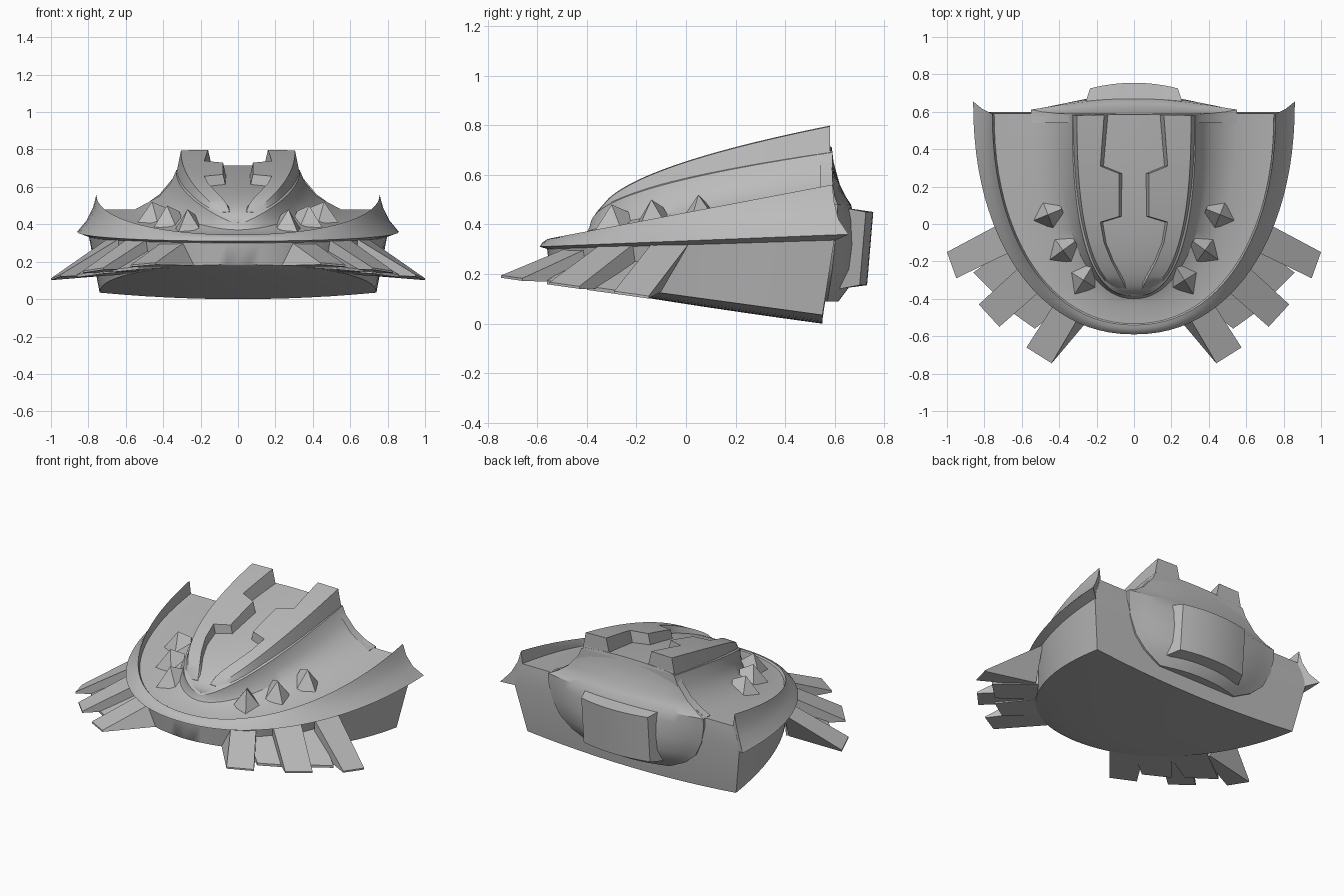
import bpy, bmesh, math
from mathutils import Vector

if "Cube" in bpy.data.objects:
    bpy.data.objects.remove(bpy.data.objects["Cube"])

grey = bpy.data.materials.new("matte_grey")
grey.diffuse_color = (0.5, 0.5, 0.5, 1)
grey.use_nodes = True
grey.node_tree.nodes["Principled BSDF"].inputs["Base Color"].default_value = grey.diffuse_color
N = 48  # segments along each U-shaped ring


def finish(name, bm, angle=30):
    bmesh.ops.recalc_face_normals(bm, faces=bm.faces)
    me = bpy.data.meshes.new(name)
    bm.to_mesh(me)
    bm.free()
    ob = bpy.data.objects.new(name, me)
    me.materials.append(grey)
    bpy.context.collection.objects.link(ob)
    bpy.ops.object.select_all(action='DESELECT')
    ob.select_set(True)
    bpy.context.view_layer.objects.active = ob
    bpy.ops.object.shade_smooth_by_angle(angle=math.radians(angle))
    return ob


def u_ring(bm, w, f, b, zf, zb, k=1, p=2.15):
    """U curve: half width w, front y f, back y b, height rising zf to zb."""
    out = []
    for i in range(N + 1):
        t = math.pi * (i / N - 0.5)
        c, s = max(math.cos(t), 0) ** (2 / p), abs(math.sin(t)) ** (2 / p)
        if i in (0, N):
            c = 0
        z = zb(b - (b - f) * c) if callable(zb) else zf + (zb - zf) * (1 - c) ** k
        out.append(bm.verts.new((math.copysign(w * s, t), b - (b - f) * c, z)))
    return out


def bridge(bm, a, b):
    for i in range(len(a) - 1):
        bm.faces.new((a[i], a[i + 1], b[i + 1], b[i]))


def fill(bm, ring, bow, cols=12):
    """Span a U ring across x with a bowed sheet; returns the back row."""
    rows = []
    for i in range(N // 2):
        l, r = ring[i], ring[N - i]
        row = [l]
        for j in range(1, cols):
            s = j / cols
            q = l.co.lerp(r.co, s)
            q.z += bow * (1 - (2 * s - 1) ** 2) * abs(l.co.x) / abs(ring[0].co.x)
            row.append(bm.verts.new(q))
        rows.append(row + [r])
    for a, b in zip(rows, rows[1:]):
        bridge(bm, a, b)
    tip = ring[N // 2]
    for j in range(cols):
        bm.faces.new((rows[-1][j], rows[-1][j + 1], tip))
    return rows[0]


def belly(y):
    return 0.11 - 0.137 * y


# Hull, deck and dome shell
bm = bmesh.new()
specs = [(.74, -.545, .55, 0, belly),
         (.80, -.56, .60, .30, .35),
         (.752, -.535, .59, .34, .48),
         (.55, -.44, .59, .355, .48),
         (.42, -.40, .59, .37, .55, .8),
         (.36, -.39, .59, .385, .62, .65, 2.3),
         (.33, -.385, .59, .40, .69, .5, 2.5),
         (.30, -.375, .585, .41, .70, .5, 2.5)]
rings = [u_ring(bm, *s) for s in specs]
for a, b in zip(rings, rings[1:]):
    bridge(bm, a, b)
low = fill(bm, rings[0], -.035)
high = fill(bm, rings[-1], .015)
bm.faces.new(low + [rings[1][N], rings[1][0]])
bm.faces.new(high + [rings[-2][N], rings[-2][0]])
for a, b in zip(rings[1:-2], rings[2:-1]):
    bm.faces.new((a[0], a[N], b[N], b[0]))
finish("hull", bm)

# Flared rim with raised rear tips
bm = bmesh.new()
specs = [(.86, -.59, .655, .31, .36), (.81, -.578, .615, .328, .42),
         (.775, -.56, .597, .34, .49), (.757, -.54, .59, .345, .56),
         (.745, -.525, .59, .335, .46), (.78, -.54, .59, .295, .33)]
rings = [u_ring(bm, *s) for s in specs]
for a, b in zip(rings, rings[1:] + rings[:1]):
    bridge(bm, a, b)
for e in (0, N):
    bm.faces.new([r[e] for r in rings])
finish("rim", bm)

# Twin crests with a stepped slot between them
SLOT = [(.58, .16), (.31, .18), (.27, .08), (.04, .08), (.01, .18),
        (-.1, .16), (-.2, .12), (-.31, .06), (-.345, .045)]
stations = []
for (y0, s0), (y1, s1) in zip(SLOT, SLOT[1:]):
    n = max(1, round((y0 - y1) / .03))
    stations += [(y0 + (y1 - y0) * i / n, s0 + (s1 - s0) * i / n) for i in range(n)]
stations.append(SLOT[-1])
for side, tag in ((1, "right"), (-1, "left")):
    bm = bmesh.new()
    secs = []
    for y, s in stations:
        x = .305 * (1 - ((.59 - y) / .95) ** 2.5) ** .4
        z = .42 + .38 * ((y + .36) / .95) ** .5
        drop = .13 * min(1, (y + .40) / .3)
        pts = [(s, z), (max(x, s + .02), z - .003),
               (max(x, s + .02) + .025, z - drop), (s - .03, z - drop)]
        secs.append([bm.verts.new((side * a, y, b)) for a, b in pts])
    for a, b in zip(secs, secs[1:]):
        bridge(bm, a + a[:1], b + b[:1])
    bm.faces.new(secs[0])
    bm.faces.new(secs[-1])
    finish("crest_" + tag, bm)

# Rear bulge: rows of (height, half width, centre y, edge y)
bm = bmesh.new()
rows = []
for z, w, ym, ye in [(.71, .31, .588, .58), (.65, .345, .595, .588), (.56, .42, .62, .592),
                     (.51, .49, .645, .60), (.48, .55, .665, .612), (.42, .55, .68, .608),
                     (.32, .53, .69, .60), (.22, .48, .685, .59),
                     (.15, .40, .66, .58), (.09, .28, .615, .57)]:
    row = [bm.verts.new((-w, .54, z))]
    for j in range(25):
        s = j / 12 - 1
        row.append(bm.verts.new((w * s, ye + (ym - ye) * (1 - abs(s) ** 2.2) ** 1.2, z)))
    rows.append(row + [bm.verts.new((w, .54, z))])
for a, b in zip(rows, rows[1:]):
    bridge(bm, a, b)
bm.faces.new(rows[-1])
finish("rear_bulge", bm)

# Curved rear hatch
bm = bmesh.new()
loops = []
for j in range(13):
    s = j / 6 - 1
    y = .755 - .03 * s * s
    prof = [(.27, .62, .14), (.235, y - .025, .155), (.235, y, .45), (.27, .62, .47)]
    loops.append([bm.verts.new((w * s, yy, zz)) for w, yy, zz in prof])
for a, b in zip(loops, loops[1:]):
    bridge(bm, a + a[:1], b + b[:1])
bm.faces.new(loops[0])
bm.faces.new(loops[-1])
finish("rear_hatch", bm)


# Side fins and the webs joining them: two tip corners, two base corners
def wedge(name, a, b, c, d, tip, top, low_c=None, low_d=None):
    for side, tag in ((1, "right"), (-1, "left")):
        bm = bmesh.new()
        und = [bm.verts.new((side * x, y, .08 - .14 * y)) for x, y in (a, b)]
        und += [bm.verts.new((side * x, y, .115 - .137 * y))
                for x, y in (low_c or c, low_d or d)]
        ups = [bm.verts.new((side * x, y, .08 - .14 * y + tip)) for x, y in (a, b)]
        ups += [bm.verts.new((side * x, y, top)) for x, y in (c, d)]
        bm.faces.new(und)
        bm.faces.new(ups)
        bridge(bm, und + und[:1], ups + ups[:1])
        finish(name + "_" + tag, bm)


wedge("rear_fin", (1, -.15), (.95, -.29), (.64, -.14), (.70, .01), .01, .32,
      low_d=(.66, -.10))
wedge("middle_fin", (.83, -.43), (.72, -.55), (.47, -.33), (.58, -.20), .01, .33)
wedge("front_fin", (.575, -.66), (.44, -.745), (.25, -.42), (.37, -.34), .01, .33,
      low_c=(.20, -.46))
wedge("rear_web", (.86, -.26), (.72, -.40), (.50, -.28), (.64, -.10), .015, .26)
wedge("front_web", (.67, -.46), (.53, -.56), (.33, -.40), (.50, -.26), .015, .28)

# Tent-shaped teeth running from the dome onto the deck
for n, (x, y, z, ang) in enumerate([(.27, -.30, .48, -58), (.38, -.14, .50, -36),
                                    (.46, .05, .52, -22)], 1):
    for side, tag in ((1, "right"), (-1, "left")):
        bm = bmesh.new()
        o = Vector((math.cos(math.radians(ang)), math.sin(math.radians(ang))))
        t = Vector((-o.y, o.x))
        v = []
        for u, w, h in ((.09, 0, -.12), (0, .08, -.11), (-.08, .06, -.11),
                        (-.08, -.06, -.11), (0, -.08, -.11), (0, 0, 0), (-.08, 0, -.03)):
            q = Vector((x, y)) + o * u + t * w
            v.append(bm.verts.new((side * q.x, q.y, z + h)))
        for f in ((0, 1, 5), (0, 5, 4), (1, 2, 6, 5), (4, 5, 6, 3), (2, 3, 6), (0, 4, 3, 2, 1)):
            bm.faces.new([v[i] for i in f])
        finish(f"tooth_{n}_{tag}", bm)
